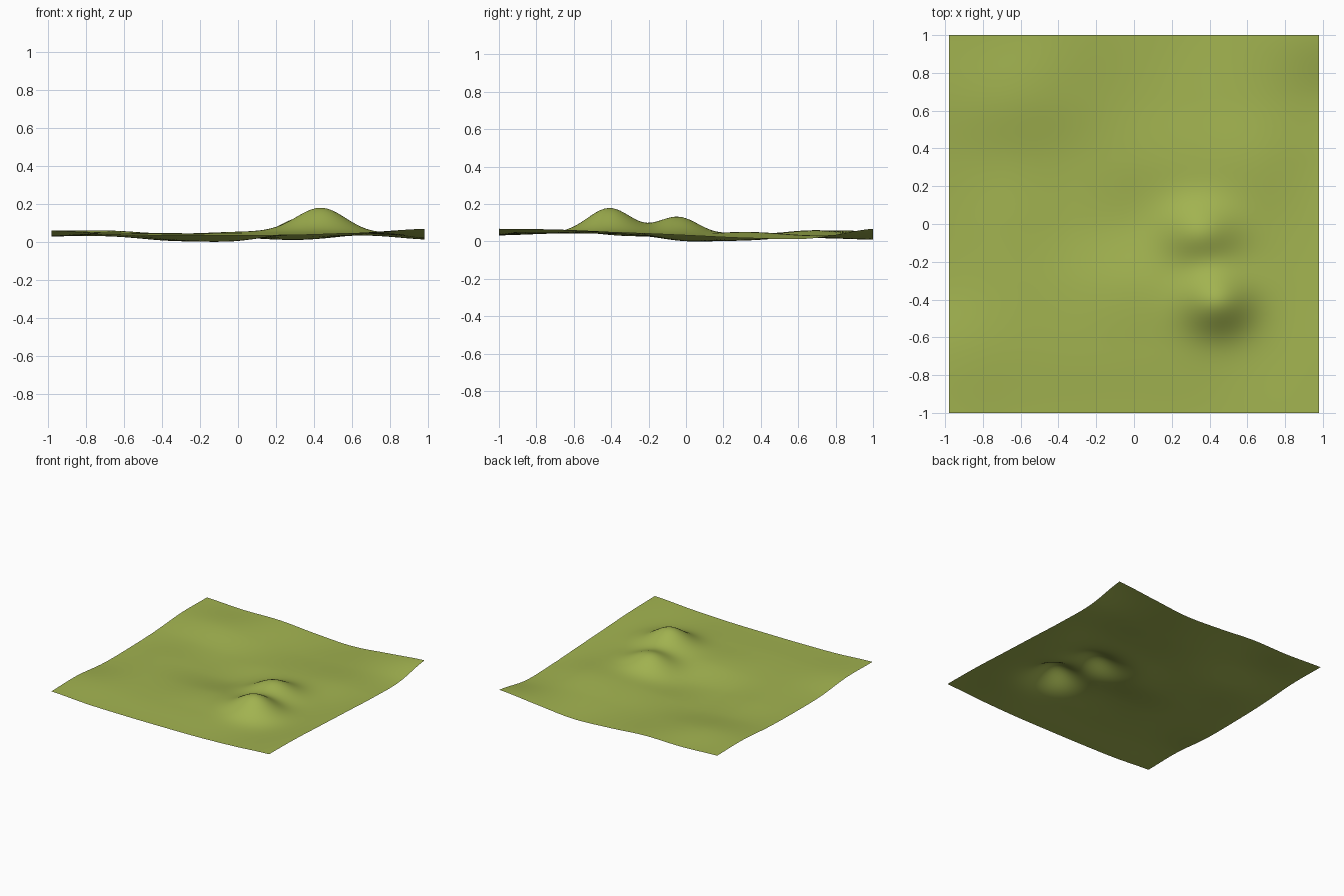
import bpy, bmesh, math

if "Cube" in bpy.data.objects:
    bpy.data.objects.remove(bpy.data.objects["Cube"])

HALF_X, HALF_Y, N = 0.98, 1.0, 96

# coarse ground heights, rows from front (-y) to back, columns left to right
GROUND = [
    [.068, .050, .045, .045, .048, .060, .080],
    [.070, .060, .055, .057, .060, .055, .075],
    [.042, .055, .050, .062, .065, .055, .060],
    [.040, .048, .020, .014, .038, .050, .045],
    [.048, .040, .018, .030, .050, .062, .030],
    [.070, .070, .045, .030, .035, .045, .028],
    [.068, .055, .058, .035, .022, .050, .080],
]
# hills: centre x, centre y, height, spread x, spread y
HILLS = [(.44, -.41, .128, .13, .115), (.35, -.04, .103, .14, .11)]


def spline(p, t):
    """Smooth curve through evenly spaced values, t in 0..1."""
    f = t * (len(p) - 1)
    i = min(int(f), len(p) - 2)
    f -= i
    a, b, c, d = (p[max(0, min(len(p) - 1, i + k))] for k in (-1, 0, 1, 2))
    return b + .5 * f * (c - a + f * (2*a - 5*b + 4*c - d + f * (3*(b - c) + d - a)))


def height(x, y):
    u, v = (x / HALF_X + 1) / 2, (y / HALF_Y + 1) / 2
    z = spline([spline(row, u) for row in GROUND], v)
    for cx, cy, h, sx, sy in HILLS:
        z += h * math.exp(-((x - cx) / sx) ** 2 / 2 - ((y - cy) / sy) ** 2 / 2)
    return z


# open sheet of ground, lifted by the height function
bm = bmesh.new()
bmesh.ops.create_grid(bm, x_segments=N, y_segments=N, size=1)
for v in bm.verts:
    v.co.x *= HALF_X
    v.co.y *= HALF_Y
    v.co.z = height(v.co.x, v.co.y)
low = min(v.co.z for v in bm.verts)
for v in bm.verts:
    v.co.z -= low
for f in bm.faces:
    f.smooth = True
mesh = bpy.data.meshes.new("grass_terrain")
bm.to_mesh(mesh)
bm.free()
terrain = bpy.data.objects.new("grass_terrain", mesh)
bpy.context.collection.objects.link(terrain)

# grass colour
grass = bpy.data.materials.new("grass_green")
grass.diffuse_color = (0.36, 0.45, 0.08, 1)
grass.use_nodes = True
grass.node_tree.nodes["Principled BSDF"].inputs["Base Color"].default_value = grass.diffuse_color
mesh.materials.append(grass)
